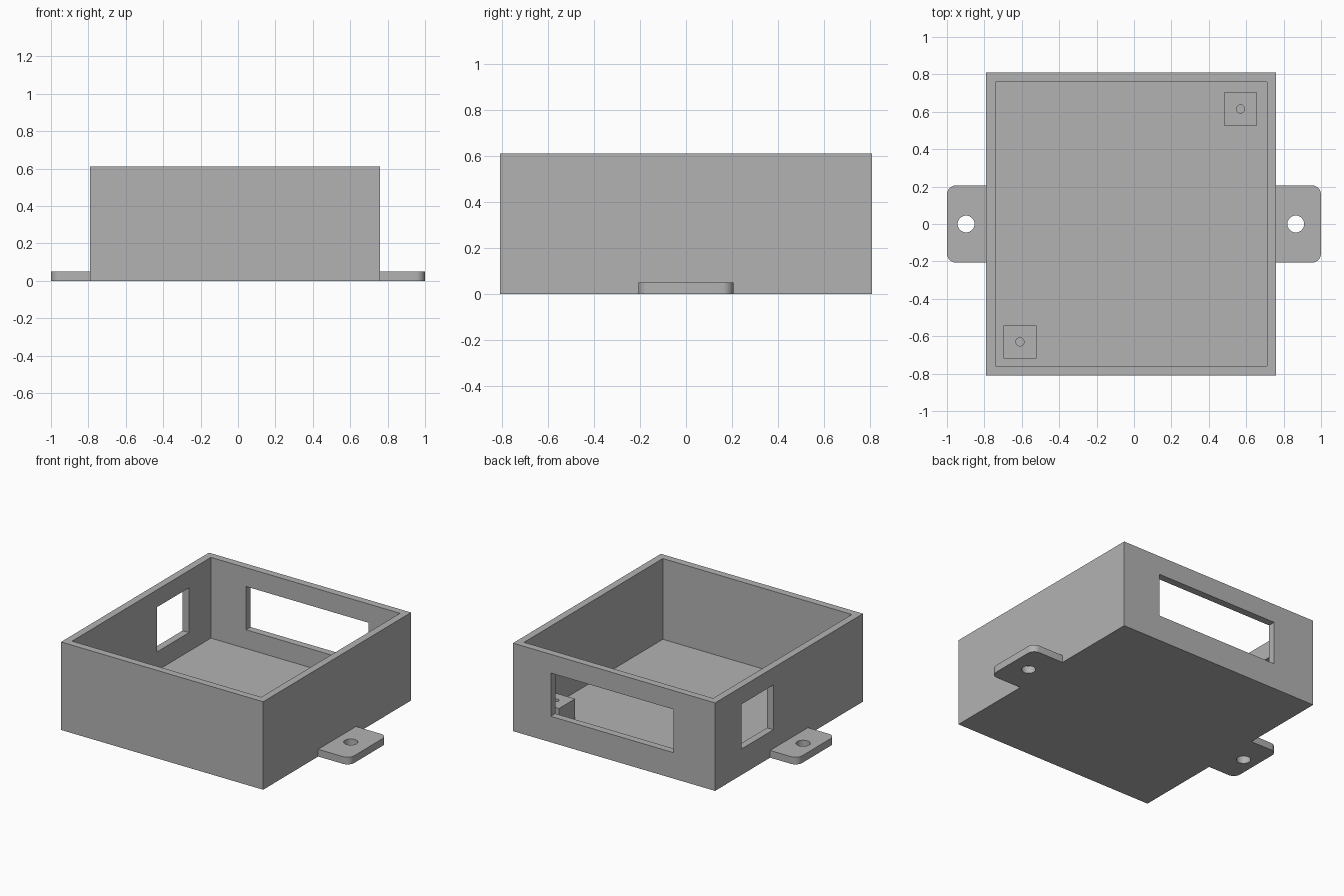
import bpy
import bmesh
from math import cos, sin, pi, radians

if "Cube" in bpy.data.objects:
    bpy.data.objects.remove(bpy.data.objects["Cube"], do_unlink=True)

GREY = (0.45, 0.45, 0.45, 1)
grey = bpy.data.materials.new("plain grey")
grey.use_nodes = True
grey.diffuse_color = GREY
grey.node_tree.nodes["Principled BSDF"].inputs["Base Color"].default_value = GREY


def prism(name, outline, z0, z1):
    """Extrude a counter-clockwise outline from z0 to z1."""
    bm = bmesh.new()
    base = bm.faces.new([bm.verts.new((x, y, z0)) for x, y in outline])
    top = bmesh.ops.extrude_face_region(bm, geom=[base])["geom"]
    moved = [v for v in top if isinstance(v, bmesh.types.BMVert)]
    bmesh.ops.translate(bm, verts=moved, vec=(0, 0, z1 - z0))
    bmesh.ops.recalc_face_normals(bm, faces=bm.faces)
    mesh = bpy.data.meshes.new(name)
    bm.to_mesh(mesh)
    bm.free()
    mesh.materials.append(grey)
    ob = bpy.data.objects.new(name, mesh)
    bpy.context.collection.objects.link(ob)
    return ob


def box(name, x0, x1, y0, y1, z0, z1):
    return prism(name, [(x0, y0), (x1, y0), (x1, y1), (x0, y1)], z0, z1)


def arc(cx, cy, r, start, sweep, steps):
    angles = [start + sweep * i / steps for i in range(steps + 1)]
    return [(cx + r * cos(a), cy + r * sin(a)) for a in angles]


def cylinder(name, cx, cy, r, z0, z1):
    return prism(name, arc(cx, cy, r, 0, 2 * pi, 32)[:-1], z0, z1)


def select(ob):
    bpy.ops.object.select_all(action='DESELECT')
    ob.select_set(True)
    bpy.context.view_layer.objects.active = ob


def cut(target, cutter):
    """Subtract the cutter, apply it and discard the cutter."""
    cutter.hide_render = True
    mod = target.modifiers.new("cut", 'BOOLEAN')
    mod.operation = 'DIFFERENCE'
    mod.solver = 'EXACT'
    mod.object = cutter
    select(target)
    bpy.ops.object.modifier_apply(modifier=mod.name)
    bpy.data.objects.remove(cutter, do_unlink=True)


# Open tray with a wide back window and a small side window
LEFT, RIGHT, DEPTH, HEIGHT, WALL = -0.79, 0.76, 0.81, 0.61, 0.05
tray = box("enclosure_tray", LEFT, RIGHT, -DEPTH, DEPTH, 0, HEIGHT)
cut(tray, box("cavity", LEFT + WALL, RIGHT - WALL, WALL - DEPTH, DEPTH - WALL, WALL, 1))
cut(tray, box("back_window", -0.47, 0.47, 0.7, 0.9, 0.18, 0.48))
cut(tray, box("side_window", -0.9, -0.7, 0.17, 0.52, 0.18, 0.49))

# Square screw posts on the floor, in opposite corners
for name, x, y in (("back_post", 0.57, 0.615), ("front_post", -0.61, -0.63)):
    h = 0.088
    post = box(name, x - h, x + h, y - h, y + h, WALL, 0.19)
    cut(post, cylinder("pilot_hole", x, y, 0.022, WALL + 0.01, 0.3))

# Mounting tabs with rounded outer corners and a screw hole
for name, side, wall, hole in (("left_tab", 1, RIGHT, 0.865), ("right_tab", -1, -LEFT, 0.898)):
    r, half = 0.05, 0.207
    outline = [(wall, -half)]
    outline += arc(1 - r, r - half, r, -pi / 2, pi / 2, 8)
    outline += arc(1 - r, half - r, r, 0, pi / 2, 8)
    outline += [(wall, half)]
    tab = prism(name, [(side * x, y) for x, y in outline], 0, WALL)
    cut(tab, cylinder("screw_hole", side * hole, 0, 0.045, -0.1, 0.2))
    select(tab)
    bpy.ops.object.shade_smooth_by_angle(angle=radians(30))
